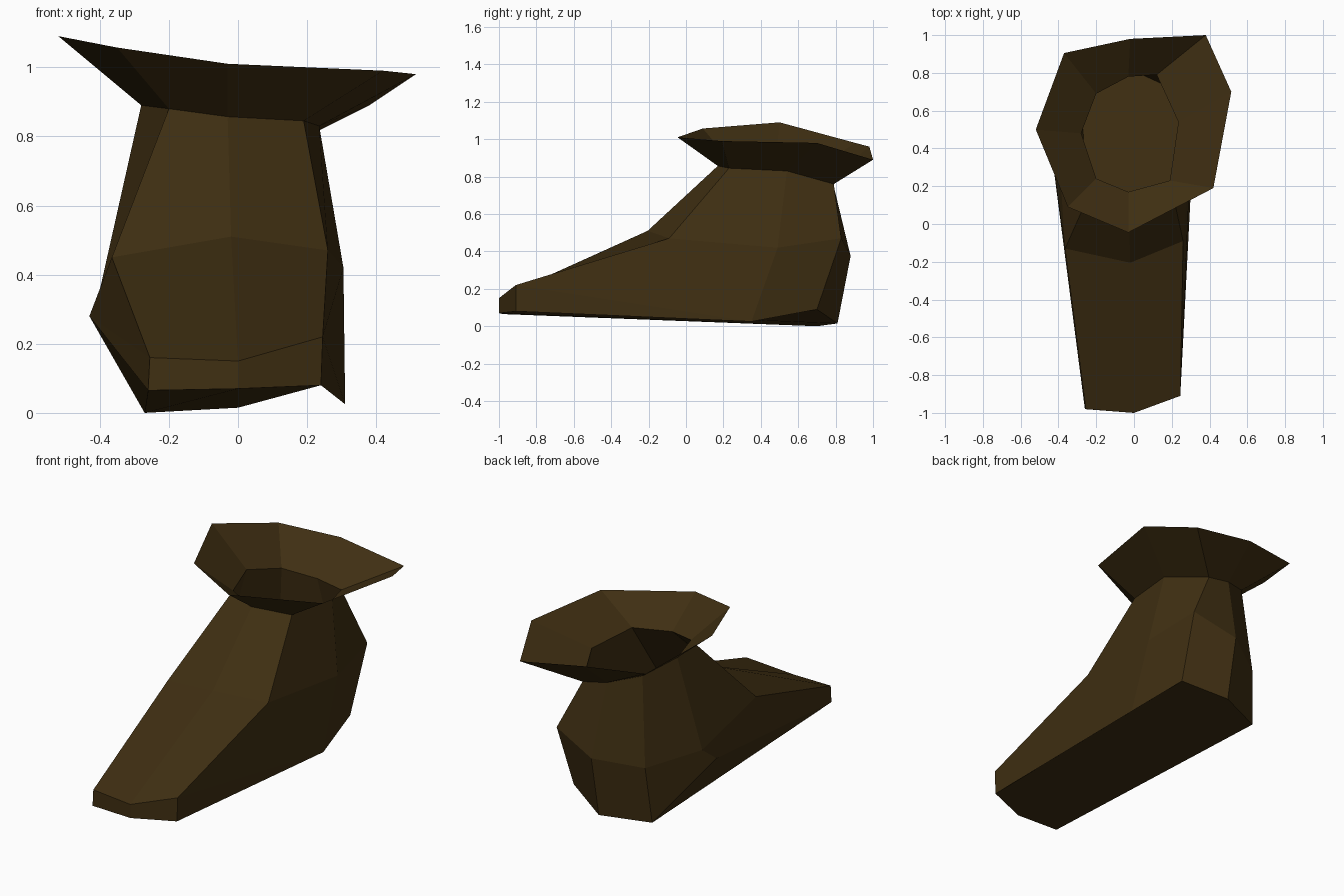
import bpy, bmesh

if "Cube" in bpy.data.objects:
    bpy.data.objects.remove(bpy.data.objects["Cube"])

leather = bpy.data.materials.new("dark_brown_leather")
leather.diffuse_color = (0.05, 0.028, 0.006, 1)
leather.use_nodes = True
leather.node_tree.nodes["Principled BSDF"].inputs["Base Color"].default_value = leather.diffuse_color

# Each ring runs: front, front right, right, back right, back, back left, left, front left
sole = [(0, -1, .07), (.24, -.91, .08), (.31, .35, .025), (.24, .70, .09),
        (0, .81, .015), (-.27, .70, 0), (-.43, .33, .28), (-.26, -.98, .065)]
# toe cap edge: only the three front points rise above the sole
toe = [(0, -1, .15), (.245, -.91, .22)] + sole[2:7] + [(-.255, -.98, .16)]
ankle = [(-.02, -.205, .51), (.26, -.09, .47), (.305, .49, .42), (.26, .83, .47),
         (0, .88, .375), (-.245, .73, .325), (-.40, .42, .355), (-.365, -.13, .45)]
neck = [(-.03, .17, .857), (.19, .23, .845), (.235, .54, .83), (.12, .79, .76),
        (-.03, .78, .79), (-.20, .69, .84), (-.28, .48, .89), (-.20, .24, .88)]
rim = [(-.03, -.045, 1.01), (.42, .19, .99), (.515, .70, .98), (.38, 1, .89),
       (-.02, .98, .96), (-.37, .905, .98), (-.52, .50, 1.09), (-.35, .09, 1.057)]


def loft(name, rings, base_faces=()):
    """Join rings with flat faces and close the first ring with base_faces."""
    bm = bmesh.new()
    loops = [[bm.verts.new(p) for p in ring] for ring in rings]
    for low, high in zip(loops, loops[1:]):
        for i in range(8):
            j = (i + 1) % 8
            bm.faces.new((low[i], low[j], high[j], high[i]))
    for face in base_faces:
        bm.faces.new([loops[0][i] for i in reversed(face)])
    bmesh.ops.remove_doubles(bm, verts=bm.verts, dist=0.0005)
    mesh = bpy.data.meshes.new(name)
    bm.to_mesh(mesh)
    bm.free()
    mesh.materials.append(leather)
    obj = bpy.data.objects.new(name, mesh)
    bpy.context.collection.objects.link(obj)
    return obj


# Foot and shaft, open at the neck, with a sole split along its length
loft("boot_body", [sole, toe, ankle, neck],
     [(7, 5, 6), (7, 0, 4, 5), (0, 1, 3, 4), (1, 2, 3)])

# Flared collar around the opening
loft("boot_collar", [neck, rim])
